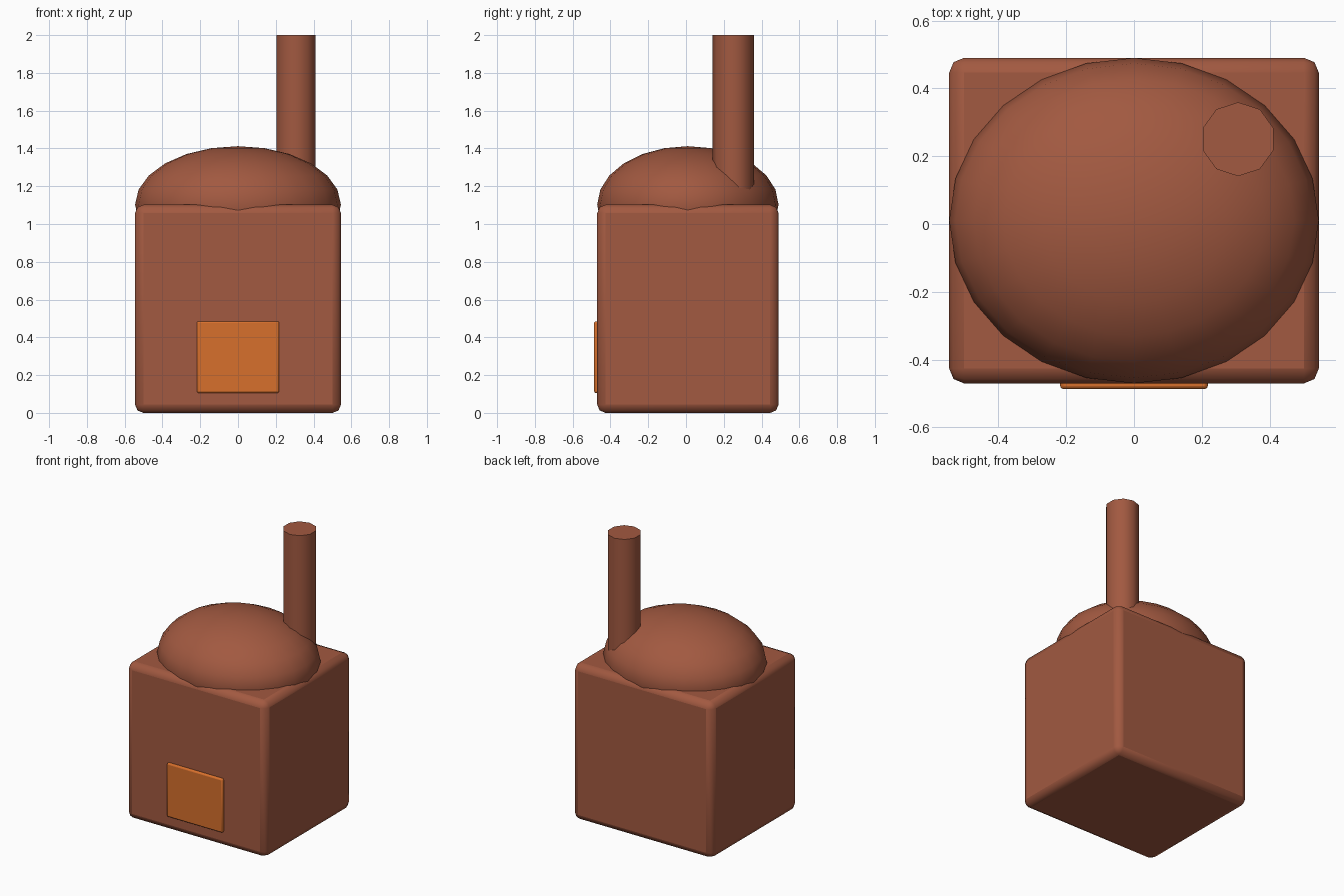
import bpy
import math

cube = bpy.data.objects.get("Cube")
if cube:
    bpy.data.objects.remove(cube, do_unlink=True)


def material(name, rgb):
    mat = bpy.data.materials.new(name)
    mat.use_nodes = True
    mat.diffuse_color = (*rgb, 1)
    mat.node_tree.nodes["Principled BSDF"].inputs["Base Color"].default_value = (*rgb, 1)
    return mat


def finish(name, mat, angle=40):
    obj = bpy.context.object
    obj.name = name
    obj.data.materials.append(mat)
    bpy.ops.object.transform_apply(location=False, rotation=False, scale=True)
    bpy.ops.object.shade_smooth_by_angle(angle=math.radians(angle))
    return obj


def rounded_box(name, mat, center, size, bevel):
    bpy.ops.mesh.primitive_cube_add(size=1, location=center)
    bpy.context.object.scale = size
    obj = finish(name, mat, 60)
    mod = obj.modifiers.new("Rounded edges", "BEVEL")
    mod.width = bevel
    mod.segments = 2
    return obj


brick = material("brick red", (0.36, 0.10, 0.052))
orange = material("ember orange", (0.68, 0.16, 0.025))

# Oven body and its fire door
rounded_box("oven_body", brick, (0, 0.01, 0.551), (1.09, 0.96, 1.102), 0.044)
rounded_box("fire_door", orange, (0, -0.465, 0.295), (0.436, 0.044, 0.38), 0.01)

# Flattened dome, sunk halfway into the body
bpy.ops.mesh.primitive_uv_sphere_add(segments=24, ring_count=12, radius=1, location=(0, 0.01, 1.102))
bpy.context.object.scale = (0.545, 0.48, 0.31)
finish("dome", brick)

# Ten-sided chimney rising from the back of the dome
bottom, top = 1.12, 2.0
bpy.ops.mesh.primitive_cylinder_add(vertices=10, radius=0.109, depth=top - bottom,
                                    location=(0.307, 0.25, (bottom + top) / 2))
finish("chimney", brick)
